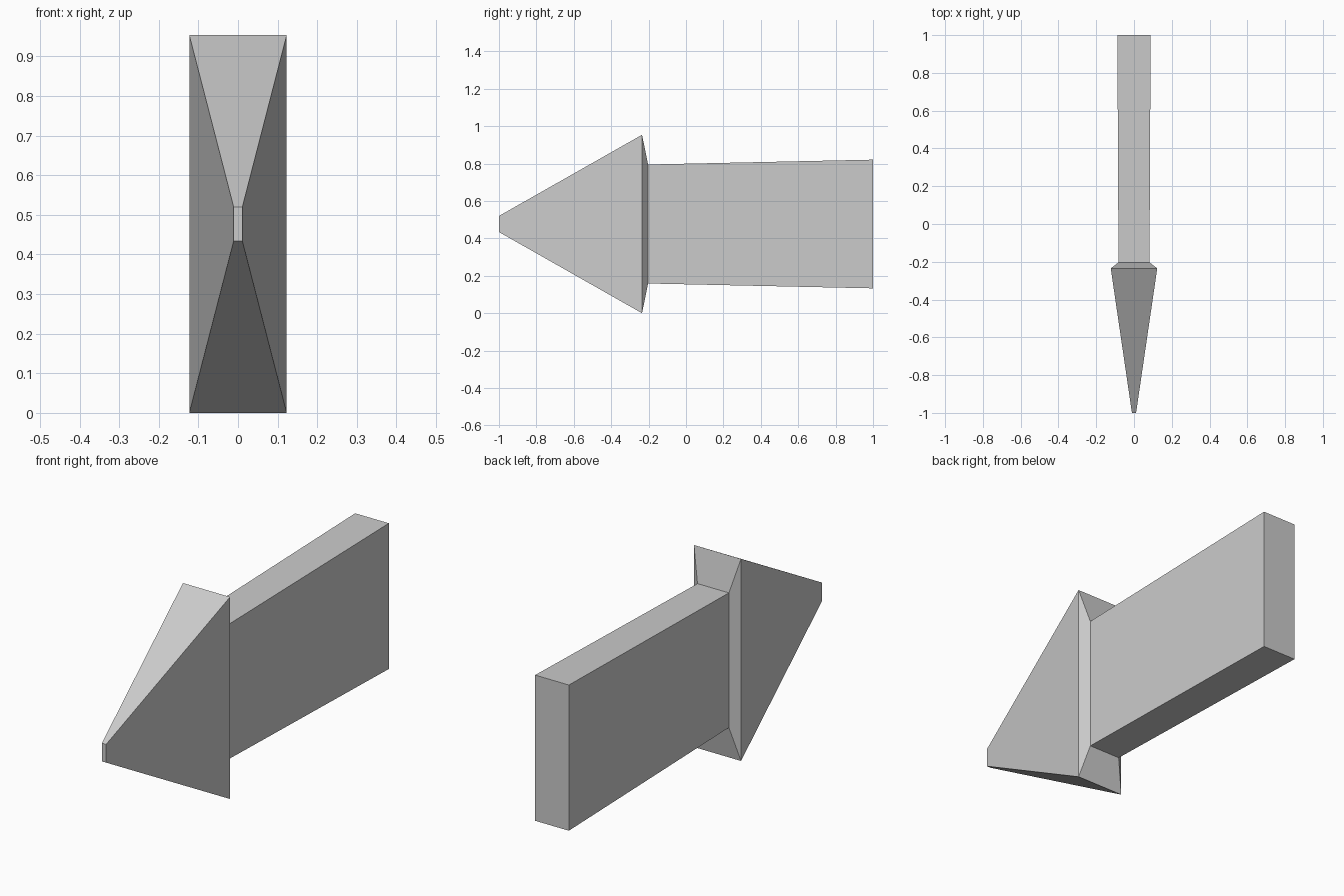
import bpy, bmesh

cube = bpy.data.objects.get("Cube")
if cube:
    bpy.data.objects.remove(cube, do_unlink=True)

# Plain grey finish
grey = bpy.data.materials.new("plain_grey")
grey.use_nodes = True
colour = (0.6, 0.6, 0.6, 1)
grey.diffuse_color = colour
grey.node_tree.nodes["Principled BSDF"].inputs["Base Color"].default_value = colour

MID_Z = 0.477

# Rectangular sections from tip to tail: y, half width, half height
tip = (-1.0, 0.011, 0.043)
barb = (-0.235, 0.123, MID_Z)
neck = (-0.203, 0.082, 0.318)
tail = (1.0, 0.088, 0.344)


def loft(name, sections):
    """Join rectangular sections into one closed flat-shaded solid."""
    bm = bmesh.new()
    rings = [[bm.verts.new((sx * w, y, MID_Z + sz * h))
              for sx, sz in ((-1, -1), (1, -1), (1, 1), (-1, 1))]
             for y, w, h in sections]
    for a, b in zip(rings, rings[1:]):
        for i in range(4):
            j = (i + 1) % 4
            bm.faces.new((a[i], a[j], b[j], b[i]))
    bm.faces.new(rings[0])
    bm.faces.new(rings[-1])
    bmesh.ops.recalc_face_normals(bm, faces=bm.faces)
    mesh = bpy.data.meshes.new(name)
    bm.to_mesh(mesh)
    bm.free()
    mesh.materials.append(grey)
    obj = bpy.data.objects.new(name, mesh)
    bpy.context.collection.objects.link(obj)
    return obj


# Wedge head, bevelled shoulder and flared shaft in one solid
loft("arrow", (tip, barb, neck, tail))
